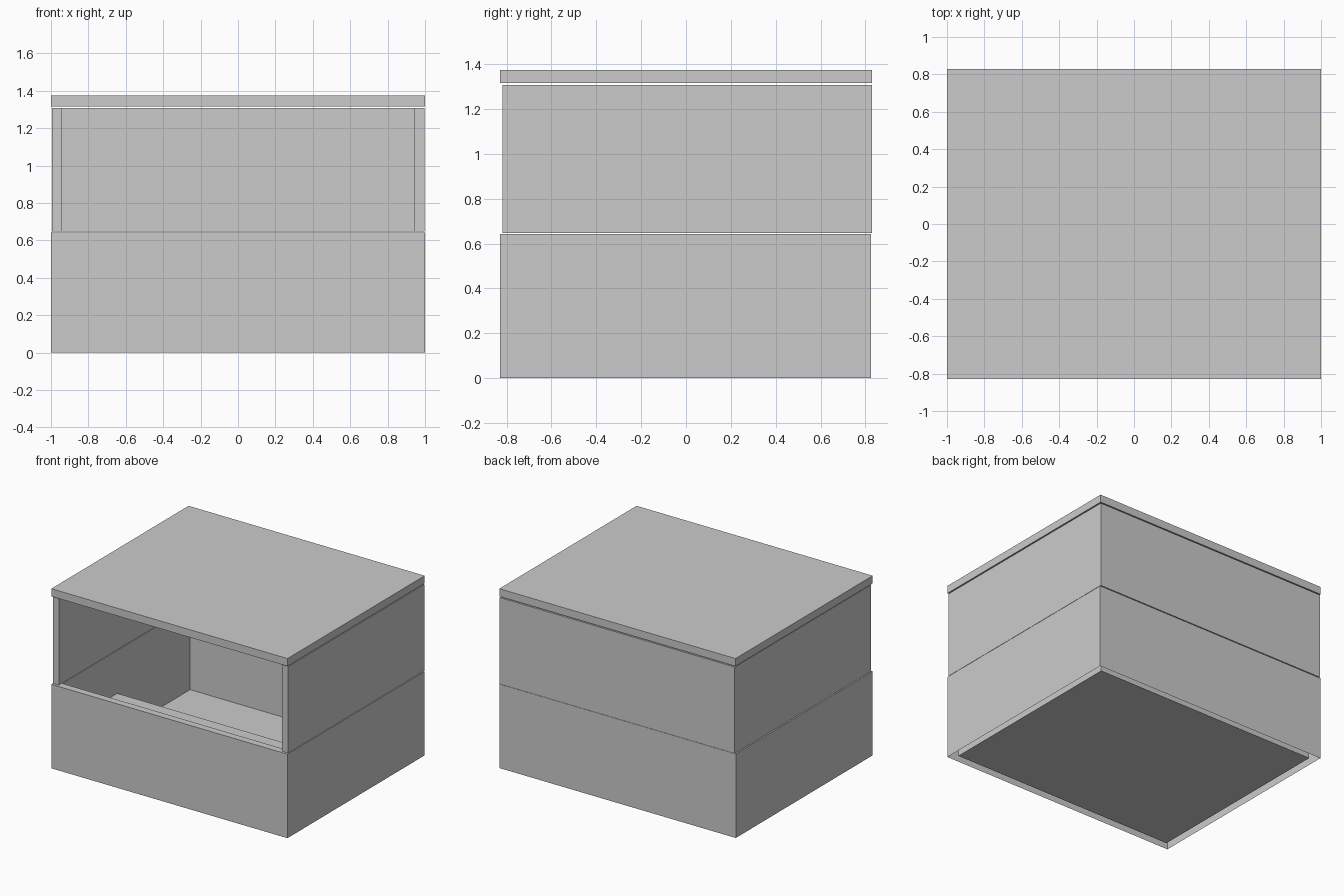
import bpy, bmesh

if "Cube" in bpy.data.objects:
    bpy.data.objects.remove(bpy.data.objects["Cube"])


def add_object(name, bm):
    mesh = bpy.data.meshes.new(name)
    bm.to_mesh(mesh)
    bm.free()
    obj = bpy.data.objects.new(name, mesh)
    bpy.context.collection.objects.link(obj)
    return obj


def box_mesh(lo, hi):
    bm = bmesh.new()
    bmesh.ops.create_cube(bm, size=1)
    for v in bm.verts:
        v.co = [(a + b) / 2 + c * (b - a) for a, b, c in zip(lo, hi, v.co)]
    bm.normal_update()
    return bm


WALL = 0.055

# Lower body: hollow tray with a thin floor, open underneath between its walls
bm = box_mesh((-1, -0.83, 0), (1, 0.826, 0.643))
bottom = min(bm.faces, key=lambda f: f.calc_center_median().z)
bmesh.ops.delete(bm, geom=[bottom], context='FACES_ONLY')
top = max(bm.faces, key=lambda f: f.calc_center_median().z)
bmesh.ops.inset_region(bm, faces=[top], thickness=WALL, use_even_offset=True)
bmesh.ops.inset_region(bm, faces=[top], thickness=0.0)
for v in top.verts:
    v.co.z = 0.005
add_object("lower_body", bm)

# Upper surround: U-shaped plan of two sides and a back, open at the front
l, r, f, b = -0.994, 0.998, -0.818, 0.83
inner, back = 1 - WALL, 0.771
plan = [(l, f), (-inner, f), (-inner, back), (inner, back),
        (inner, f), (r, f), (r, b), (l, b)]
bm = bmesh.new()
low = [bm.verts.new((x, y, 0.647)) for x, y in plan]
high = [bm.verts.new((x, y, 1.308)) for x, y in plan]
bm.faces.new(low[::-1])
bm.faces.new(high)
for i in range(len(plan)):
    j = (i + 1) % len(plan)
    bm.faces.new((low[i], low[j], high[j], high[i]))
bmesh.ops.recalc_face_normals(bm, faces=bm.faces)
add_object("upper_surround", bm)

# Shelf inside, behind the front panel
add_object("inner_shelf", box_mesh((-inner, -0.775, 0.28), (inner, -0.11, 0.313)))

# Table top, sitting just clear of the surround
add_object("table_top", box_mesh((-1, -0.83, 1.316), (1, 0.83, 1.375)))
